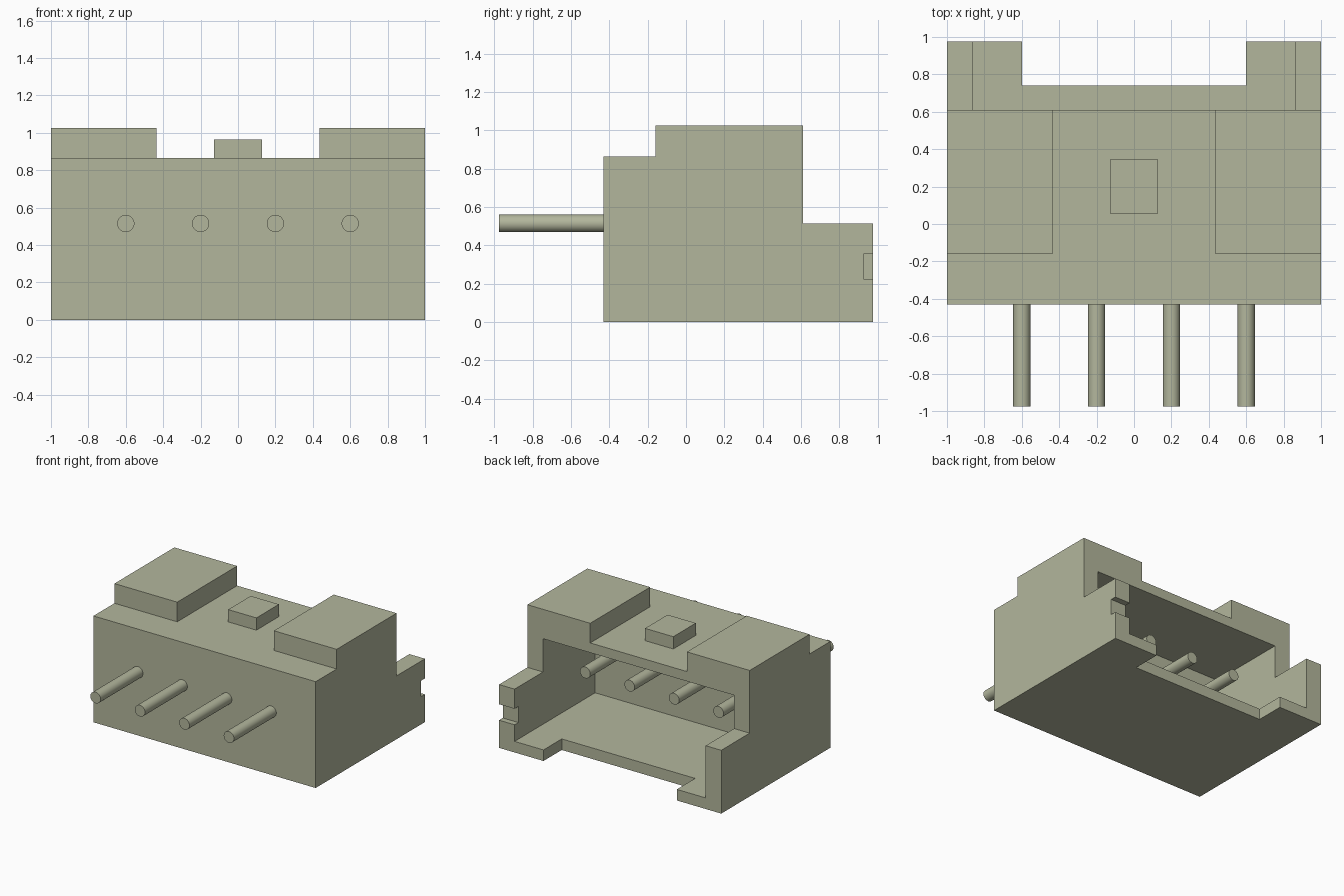
import bpy
import bmesh
import math

cube = bpy.data.objects.get("Cube")
if cube:
    bpy.data.objects.remove(cube, do_unlink=True)

# One flat colour for everything
COLOUR = (0.45, 0.47, 0.335, 1.0)
mat = bpy.data.materials.new("sage grey plastic")
mat.diffuse_color = COLOUR
mat.use_nodes = True
bsdf = next(n for n in mat.node_tree.nodes if n.type == 'BSDF_PRINCIPLED')
bsdf.inputs["Base Color"].default_value = COLOUR


def link(name, bm):
    bmesh.ops.recalc_face_normals(bm, faces=bm.faces)
    mesh = bpy.data.meshes.new(name)
    bm.to_mesh(mesh)
    bm.free()
    mesh.materials.append(mat)
    obj = bpy.data.objects.new(name, mesh)
    bpy.context.collection.objects.link(obj)
    return obj


def prism(name, profile, x0, x1):
    """Extrude a (y, z) outline along x."""
    bm = bmesh.new()
    face = bm.faces.new([bm.verts.new((x0, y, z)) for y, z in profile])
    out = bmesh.ops.extrude_face_region(bm, geom=[face])
    verts = [g for g in out["geom"] if isinstance(g, bmesh.types.BMVert)]
    bmesh.ops.translate(bm, verts=verts, vec=(x1 - x0, 0, 0))
    return link(name, bm)


def box(name, x, y, z):
    outline = [(y[0], z[0]), (y[1], z[0]), (y[1], z[1]), (y[0], z[1])]
    return prism(name, outline, x[0], x[1])


def cut(target, cutter):
    cutter.hide_render = True
    mod = target.modifiers.new("cut", 'BOOLEAN')
    mod.operation = 'DIFFERENCE'
    mod.solver = 'EXACT'
    mod.object = cutter
    bpy.context.view_layer.objects.active = target
    bpy.ops.object.modifier_apply(modifier=mod.name)
    bpy.data.objects.remove(cutter, do_unlink=True)


# Housing: stepped side outline, full width
housing = prism("housing", [
    (-0.43, 0), (0.975, 0), (0.975, 0.515), (0.61, 0.515),
    (0.61, 1.025), (-0.16, 1.025), (-0.16, 0.865), (-0.43, 0.865)], -1, 1)

# Channel between the raised blocks, socket open to the back,
# recess in the floor lip, and notch in the left side wall
cut(housing, box("channel_cutter", (-0.435, 0.435), (-0.3, 0.8), (0.865, 1.2)))
cut(housing, box("socket_cutter", (-0.86, 0.86), (-0.06, 1.2), (0.09, 0.786)))
cut(housing, box("lip_cutter", (-0.6, 0.6), (0.74, 1.2), (-0.2, 0.3)))
cut(housing, box("notch_cutter", (0.8, 1.2), (0.927, 1.2), (0.225, 0.355)))

# Small key on top
box("top_key", (-0.127, 0.127), (0.055, 0.345), (0.86, 0.965))

# Four round pins passing through the front wall
PIN_FRONT, PIN_BACK = -0.975, 0.44
for i in range(4):
    bpy.ops.mesh.primitive_cylinder_add(
        vertices=32, radius=0.046, depth=PIN_BACK - PIN_FRONT,
        location=(-0.6 + 0.4 * i, (PIN_FRONT + PIN_BACK) / 2, 0.515),
        rotation=(math.pi / 2, 0, 0))
    pin = bpy.context.object
    pin.name = f"pin_{i + 1}"
    pin.data.materials.append(mat)
    bpy.ops.object.shade_smooth_by_angle(angle=math.radians(30))
